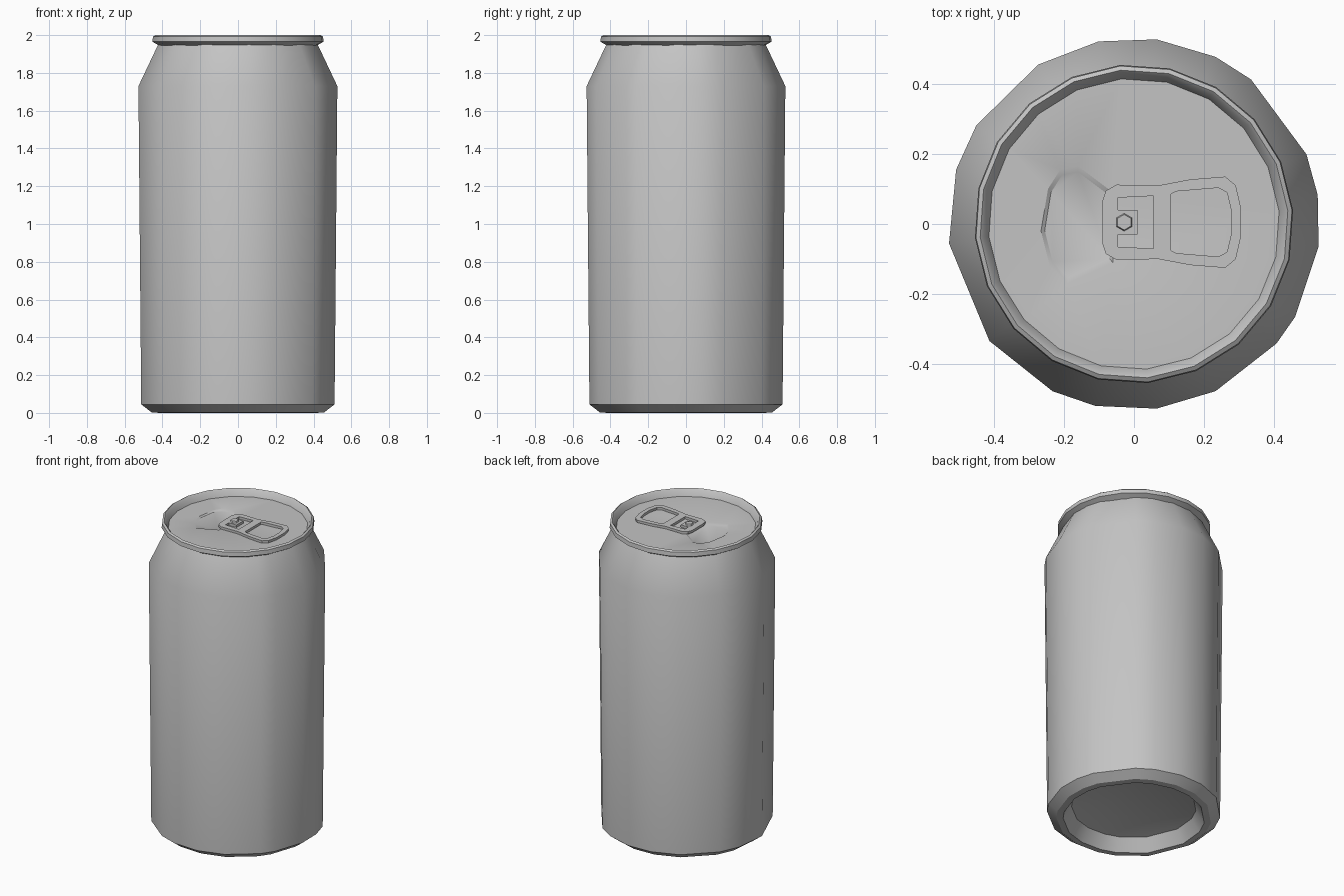
import bpy, bmesh, math
from mathutils import Vector

default = bpy.data.objects.get("Cube")
if default:
    bpy.data.objects.remove(default)

metal = bpy.data.materials.new("brushed_grey")
metal.use_nodes = True
GREY = (0.55, 0.55, 0.55, 1)
metal.diffuse_color = GREY
metal.node_tree.nodes["Principled BSDF"].inputs["Base Color"].default_value = GREY

LID_Z = 1.955


def finish(name, bm, sharp=30):
    """Turn a bmesh into a smooth-shaded object with the metal material."""
    mesh = bpy.data.meshes.new(name)
    bm.to_mesh(mesh)
    bm.free()
    mesh.materials.append(metal)
    obj = bpy.data.objects.new(name, mesh)
    bpy.context.collection.objects.link(obj)
    bpy.ops.object.select_all(action="DESELECT")
    obj.select_set(True)
    bpy.context.view_layer.objects.active = obj
    bpy.ops.object.shade_smooth_by_angle(angle=math.radians(sharp))
    return obj


def ring(bm, radius, z, angles):
    return [bm.verts.new((radius * math.cos(math.radians(a)),
                          radius * math.sin(math.radians(a)), z)) for a in angles]


def bridge(bm, low, high):
    for i in range(len(low)):
        j = (i + 1) % len(low)
        bm.faces.new((low[i], low[j], high[j], high[i]))


def lathe(name, profile, angles, cap=False, sharp=30):
    """Sweep (radius, z) points around the axis; optionally cap the start."""
    bm = bmesh.new()
    rings = [ring(bm, r, z, angles) for r, z in profile]
    for low, high in zip(rings, rings[1:]):
        bridge(bm, low, high)
    if cap:
        bm.faces.new(list(reversed(rings[0])))
    return finish(name, bm, sharp)


# Body: domed base, standing ring, wall and shoulder on an uneven polygon
body_angles = (9, 22, 51, 64, 83, 101, 121, 148, 163, 186,
               219, 244, 258, 277, 296, 320, 330, 353)
body_profile = [(0.2, 0.115), (0.37, 0.08), (0.42, 0.0), (0.46, 0.003),
                (0.515, 0.045), (0.53, 1.73), (0.425, 1.95)]
lathe("can_body", body_profile, body_angles, cap=True, sharp=32)

# Rim: rolled lip around the lid
even_angles = [a * 18 + 5 for a in range(20)]
lathe("rolled_rim", [(0.42, 1.945), (0.455, 1.965), (0.452, 1.992),
                     (0.44, 2.0), (0.43, 1.99), (0.415, LID_Z)], even_angles)

# Lid: flat panel with a slightly sunken pour opening
mouth = [(-0.06, 0.09), (-0.16, 0.165), (-0.21, 0.155), (-0.245, 0.1), (-0.265, -0.02),
         (-0.24, -0.12), (-0.19, -0.17), (-0.06, -0.11)]
bm = bmesh.new()
outer = ring(bm, 0.42, LID_Z, even_angles)
lip = [bm.verts.new((x, y, LID_Z)) for x, y in mouth]
edges = [bm.edges.new((loop[i - 1], loop[i])) for loop in (outer, lip) for i in range(len(loop))]
bmesh.ops.triangle_fill(bm, edges=edges, use_beauty=True)
centre = Vector((-0.16, 0, LID_Z))
floor = [bm.verts.new(centre.lerp(v.co, 0.9) - Vector((0, 0, 0.008))) for v in lip]
bridge(bm, floor, lip)
bm.faces.new(floor)
bmesh.ops.recalc_face_normals(bm, faces=bm.faces)
if sum(f.normal.z * f.calc_area() for f in bm.faces) < 0:
    bmesh.ops.reverse_faces(bm, faces=bm.faces)
finish("lid", bm)


def mirrored(half):
    """Complete an outline that is symmetric across the lid's long axis."""
    return half + [(x, -y) for x, y in reversed(half)]


# Pull tab: plate with a finger hole and a C-shaped slot around the rivet tongue
tab_outlines = [
    mirrored([(-0.09, 0.06), (-0.08, 0.09), (-0.05, 0.107), (0.07, 0.105), (0.16, 0.122),
              (0.26, 0.13), (0.29, 0.105), (0.305, 0.04)]),
    mirrored([(0.105, 0.08), (0.12, 0.088), (0.24, 0.098), (0.265, 0.085), (0.278, 0.03)]),
    [(-0.045, 0.07), (0.055, 0.075), (0.055, -0.075), (-0.045, -0.07),
     (-0.045, -0.035), (0.01, -0.035), (0.01, 0.035), (-0.045, 0.035)],
]
curve = bpy.data.curves.new("tab_outline", "CURVE")
curve.dimensions = "2D"
curve.fill_mode = "BOTH"
curve.extrude = 0.008
for points in tab_outlines:
    spline = curve.splines.new("POLY")
    spline.points.add(len(points) - 1)
    for p, (x, y) in zip(spline.points, points):
        p.co = (x, y + 0.005, 0, 1)
    spline.use_cyclic_u = True
helper = bpy.data.objects.new("tab_outline", curve)
bpy.context.collection.objects.link(helper)
bpy.context.view_layer.update()
bm = bmesh.new()
bm.from_mesh(helper.to_mesh())
helper.to_mesh_clear()
bpy.data.objects.remove(helper)
bmesh.ops.remove_doubles(bm, verts=bm.verts, dist=0.0005)
bmesh.ops.recalc_face_normals(bm, faces=bm.faces)
bmesh.ops.translate(bm, verts=bm.verts, vec=(0, 0, LID_Z + 0.012))
finish("pull_tab", bm)

# Rivet: small faceted stud holding the tab
bm = bmesh.new()
bmesh.ops.create_cone(bm, cap_ends=True, segments=6, radius1=0.032, radius2=0.022, depth=0.03)
bmesh.ops.translate(bm, verts=bm.verts, vec=(-0.028, 0.005, LID_Z + 0.015))
finish("rivet", bm)
